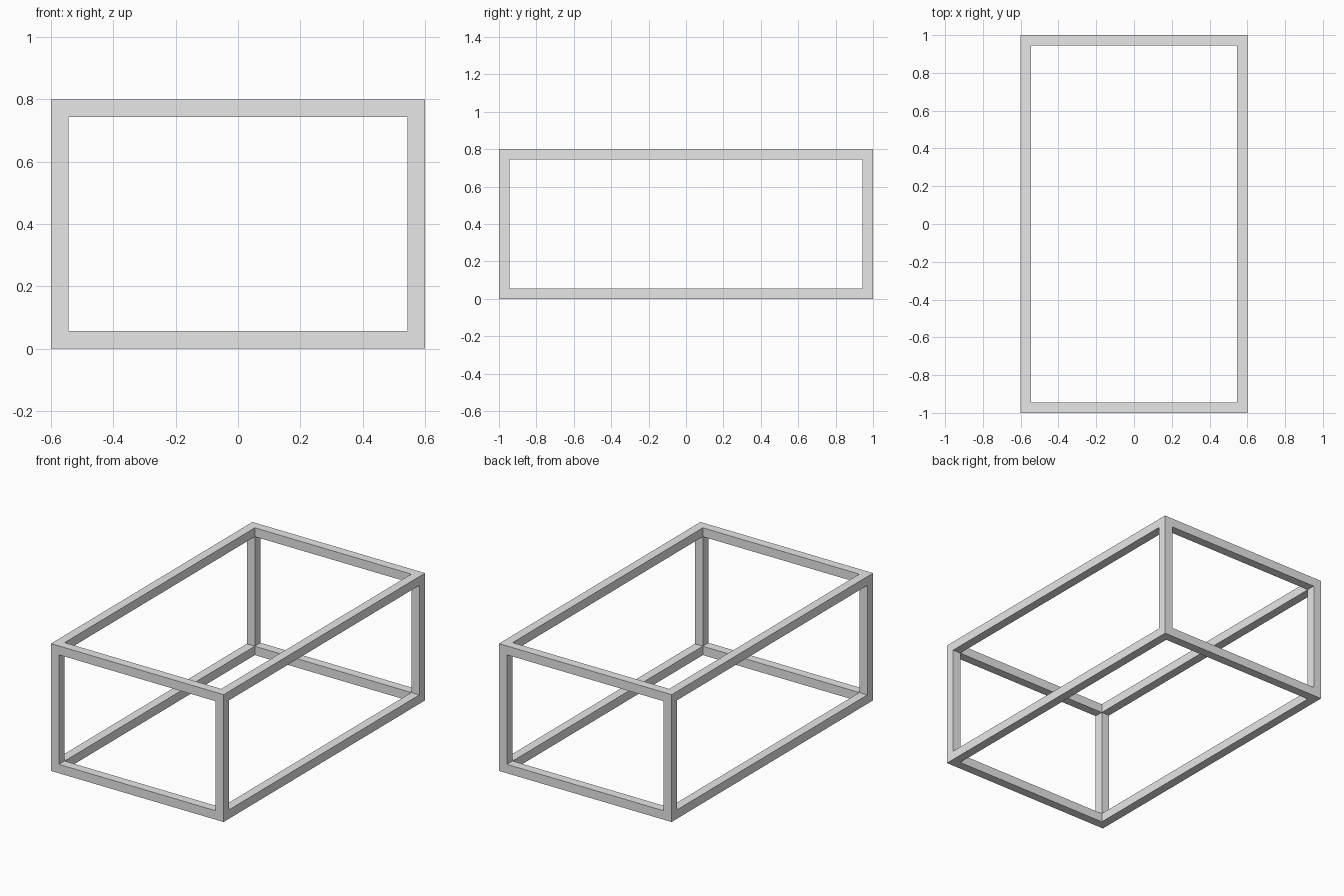
import bpy
import bmesh
from mathutils import Vector

WIDTH, LENGTH, HEIGHT = 1.2, 2.0, 0.8
BAR = 0.056

if "Cube" in bpy.data.objects:
    bpy.data.objects.remove(bpy.data.objects["Cube"], do_unlink=True)

# Single grey material
grey = bpy.data.materials.new("plain_grey")
grey.use_nodes = True
grey.diffuse_color = (0.8, 0.8, 0.8, 1)
grey.node_tree.nodes["Principled BSDF"].inputs["Base Color"].default_value = (0.8, 0.8, 0.8, 1)

# Solid block standing on the ground
bm = bmesh.new()
bmesh.ops.create_cube(bm, size=1)
bmesh.ops.scale(bm, vec=(WIDTH, LENGTH, HEIGHT), verts=bm.verts)
bmesh.ops.translate(bm, vec=(0, 0, HEIGHT / 2), verts=bm.verts)
bm.normal_update()

# Open a window in each side, one bar deep
panels = [(f, Vector(f.normal)) for f in bm.faces]
faces = [f for f, normal in panels]
bmesh.ops.inset_individual(bm, faces=faces, thickness=BAR, use_even_offset=True)
bmesh.ops.inset_individual(bm, faces=faces, thickness=0, use_even_offset=True)
for face, normal in panels:
    bmesh.ops.translate(bm, vec=-normal * BAR, verts=face.verts[:])
bmesh.ops.delete(bm, geom=faces, context='FACES')

# Join the window walls into twelve closed square bars
bmesh.ops.remove_doubles(bm, verts=bm.verts[:], dist=0.001)
bmesh.ops.recalc_face_normals(bm, faces=bm.faces[:])

mesh = bpy.data.meshes.new("box_frame")
bm.to_mesh(mesh)
bm.free()
mesh.materials.append(grey)
frame = bpy.data.objects.new("box_frame", mesh)
bpy.context.collection.objects.link(frame)
